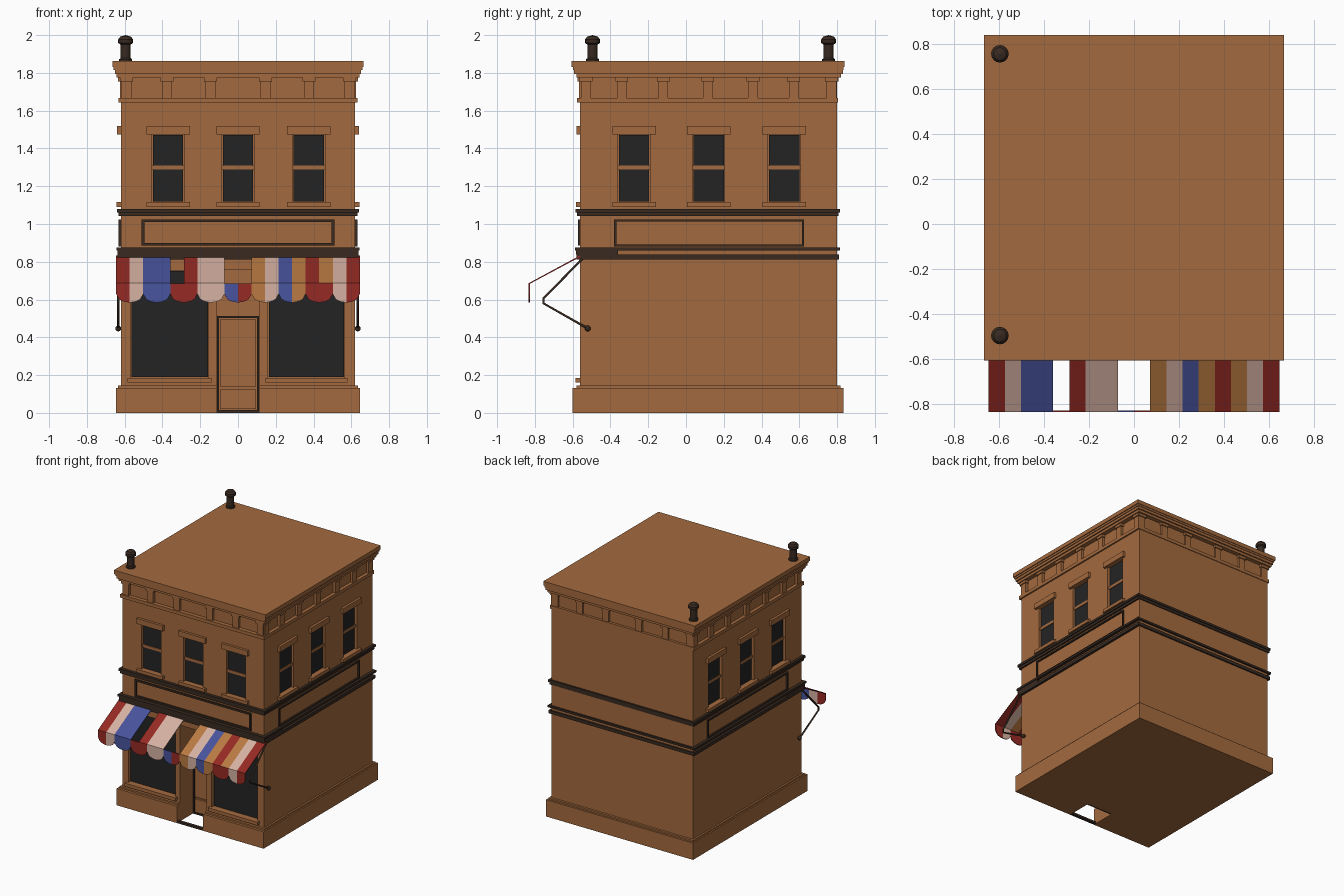
import bpy, bmesh, math
from mathutils import Matrix

if "Cube" in bpy.data.objects:
    bpy.data.objects.remove(bpy.data.objects["Cube"])


def mat(name, r, g, b):
    m = bpy.data.materials.new(name)
    lin = [((c / 255 + 0.055) / 1.055) ** 2.4 for c in (r, g, b)]
    m.diffuse_color = (*lin, 1)
    m.use_nodes = True
    m.node_tree.nodes["Principled BSDF"].inputs["Base Color"].default_value = m.diffuse_color
    return m


BROWN = mat("brick_brown", 164, 106, 62)
TRIM = mat("dark_trim", 56, 42, 33)
GLASS = mat("dark_glass", 36, 36, 36)
RED = mat("awning_red", 150, 42, 36)
CREAM = mat("awning_cream", 214, 178, 162)
BLUE = mat("awning_blue", 72, 84, 158)
TAN = mat("awning_tan", 186, 122, 66)


def finish(name, bm, mats):
    bmesh.ops.recalc_face_normals(bm, faces=bm.faces)
    me = bpy.data.meshes.new(name)
    bm.to_mesh(me)
    bm.free()
    for m in mats:
        me.materials.append(m)
    ob = bpy.data.objects.new(name, me)
    bpy.context.collection.objects.link(ob)
    return ob


def boxes(name, m, parts):
    """One object from boxes given as (x0, x1, y0, y1, z0, z1)."""
    bm = bmesh.new()
    for x0, x1, y0, y1, z0, z1 in parts:
        M = Matrix.Translation(((x0 + x1) / 2, (y0 + y1) / 2, (z0 + z1) / 2))
        bmesh.ops.create_cube(bm, size=1, matrix=M @ Matrix.Diagonal((x1 - x0, y1 - y0, z1 - z0, 1)))
    return finish(name, bm, [m])


W, F, B = 0.62, -0.56, 0.80      # wall planes: sides, front, back


def on(side, u0, u1, z0, z1, d0, d1):
    """Box on a wall: u along the wall, d outward from its plane."""
    if side == "front":
        return (u0, u1, F - d1, F - d0, z0, z1)
    if side == "back":
        return (u0, u1, B + d0, B + d1, z0, z1)
    if side == "right":
        return (W + d0, W + d1, u0, u1, z0, z1)
    return (-W - d1, -W - d0, u0, u1, z0, z1)


def frame(side, u0, u1, z0, z1, w, d0, d1):
    return [on(side, u0, u1, z0, z0 + w, d0, d1), on(side, u0, u1, z1 - w, z1, d0, d1),
            on(side, u0, u0 + w, z0 + w, z1 - w, d0, d1), on(side, u1 - w, u1, z0 + w, z1 - w, d0, d1)]


def ring(dx, df, db, z0, z1):
    return (-W - dx, W + dx, F - df, B + db, z0, z1)


def cut(ob, cutter):
    mod = ob.modifiers.new("cut", "BOOLEAN")
    mod.object = cutter
    mod.solver = "EXACT"
    bpy.context.view_layer.objects.active = ob
    bpy.ops.object.modifier_apply(modifier=mod.name)


# Walls with recesses for windows and doorway
windows = [("front", u) for u in (-0.37, 0, 0.375)]
windows += [(s, u) for s in ("left", "right") for u in (-0.275, 0.12, 0.52)]
shops = [(-0.57, -0.155), (0.16, 0.565)]
door_hole = (-0.115, 0.115, -0.8, -0.39, -0.1, 0.76)
holes = [on(s, u - 0.085, u + 0.085, 1.115, 1.475, -0.025, 0.1) for s, u in windows]
holes += [on("front", a, b, 0.185, 0.755, -0.03, 0.1) for a, b in shops]
walls = boxes("walls", BROWN, [ring(0, 0, 0, 0.1, 1.66)])
base = boxes("base", BROWN, [ring(0.025, 0.04, 0.033, 0, 0.133)])
lip = boxes("base_lip", BROWN, [ring(0.014, 0.02, 0.018, 0.12, 0.145)])
cutter = boxes("window_cutter", BROWN, holes + [door_hole])
door_cutter = boxes("door_cutter", BROWN, [door_hole])
cut(walls, cutter)
cut(base, door_cutter)
cut(lip, door_cutter)
bpy.data.objects.remove(cutter)
bpy.data.objects.remove(door_cutter)

# Upper windows: panes, rails, lintels and sills
panes, rails, lintels, sills = [], [], [], []
for s, u in windows:
    panes += [on(s, u - 0.08, u + 0.08, z0, z1, -0.025, -0.016) for z0, z1 in ((1.12, 1.29), (1.308, 1.47))]
    rails.append(on(s, u - 0.085, u + 0.085, 1.288, 1.31, -0.03, -0.01))
    lintels.append(on(s, u - 0.115, u + 0.115, 1.475, 1.518, -0.01, 0.02))
    sills.append(on(s, u - 0.115, u + 0.115, 1.09, 1.116, -0.01, 0.022))
boxes("upper_panes", GLASS, panes)
boxes("window_rails", BROWN, rails)
boxes("lintels", BROWN, lintels)
boxes("window_sills", BROWN, sills)

# Shop windows
boxes("shop_panes", GLASS, [on("front", a + 0.005, b - 0.005, 0.19, 0.75, -0.03, -0.021) for a, b in shops])
boxes("shop_sills", BROWN, [on("front", a - 0.015, b + 0.015, 0.16, 0.186, -0.01, 0.025) for a, b in shops])

# Door at the back of the open-floored recess
boxes("door_panels", BROWN, [on("front", -0.095, 0.095, 0.14, 0.495, -0.17, -0.155),
                             on("front", -0.095, 0.095, 0.02, 0.125, -0.17, -0.155)])
boxes("door_frame", TRIM, frame("front", -0.11, 0.11, 0.005, 0.512, 0.01, -0.175, -0.15))
boxes("door_threshold", TRIM, [(-0.115, 0.115, -0.6, -0.575, 0, 0.016)])

# Dark bands around the building
boxes("upper_band", TRIM, [ring(0.02, 0.024, 0.014, 1.062, 1.08), ring(0.012, 0.016, 0.008, 1.042, 1.062)])
boxes("lower_band", TRIM, [ring(0.024, 0.028, 0.014, 0.86, 0.876), ring(0.018, 0.02, 0.01, 0.812, 0.838)]
      + [on("front", -0.638, 0.638, 0.838, 0.86, -0.02, 0.022)]
      + [on(s, -0.58, -0.36, 0.838, 0.86, -0.02, 0.018) for s in ("left", "right")])
boxes("sign_frames", TRIM, frame("front", -0.51, 0.51, 0.885, 1.025, 0.014, -0.005, 0.012)
      + frame("left", -0.38, 0.625, 0.88, 1.025, 0.012, -0.005, 0.012)
      + frame("right", -0.38, 0.625, 0.88, 1.025, 0.012, -0.005, 0.012))

# Frieze, brackets and stepped cornice
boxes("frieze", BROWN, [ring(0.012, 0.016, 0.005, 1.642, 1.668), ring(-0.015, -0.015, -0.015, 1.66, 1.79)])
br = []
for s, us in (("front", (-0.59, -0.375, -0.145, 0.145, 0.375, 0.59)),
              ("back", (-0.59, -0.375, -0.145, 0.145, 0.375, 0.59)),
              ("left", (-0.53, -0.34, -0.12, 0.115, 0.355, 0.57, 0.77)),
              ("right", (-0.53, -0.34, -0.12, 0.115, 0.355, 0.57, 0.77))):
    out = 0 if s == "back" else 0.006
    for u in us:
        br += [on(s, u - 0.026, u + 0.026, 1.668, 1.755, -0.02, out),
               on(s, u - 0.034, u + 0.034, 1.755, 1.776, -0.02, out + 0.008)]
boxes("brackets", BROWN, br)
boxes("cornice", BROWN, [ring(0.022, 0.02, 0.02, 1.775, 1.795), ring(0.032, 0.032, 0.03, 1.795, 1.815),
                         ring(0.038, 0.038, 0.034, 1.815, 1.83), ring(0.045, 0.045, 0.038, 1.83, 1.862)])

# Chimney pots, lathed
profile = [(0, 1.85), (0.034, 1.85), (0.034, 1.872), (0.027, 1.878), (0.027, 1.95), (0.039, 1.958),
           (0.039, 1.978), (0.028, 1.992), (0, 2.0)]
for name, y in (("front_chimney", -0.495), ("back_chimney", 0.755)):
    bm = bmesh.new()
    vs = [bm.verts.new((r, 0, z)) for r, z in profile]
    es = [bm.edges.new(p) for p in zip(vs, vs[1:])]
    bmesh.ops.spin(bm, geom=vs + es, cent=(0, 0, 0), axis=(0, 0, 1), angle=math.tau, steps=16)
    bmesh.ops.remove_doubles(bm, verts=bm.verts, dist=1e-4)
    bmesh.ops.translate(bm, verts=bm.verts, vec=(-0.595, y, 0))
    finish(name, bm, [TRIM])

# Awning: striped slope with gaps, scalloped valance; two stripes per scallop
cols = [RED, CREAM, BLUE, TAN]
slope = "RCBB-RCC--TCBTRTCR"
valance = "RCBBRRCCBRTCBTRRCR"
bm = bmesh.new()
step, n = 1.29 / 18, 5


def quad(pts, key):
    f = bm.faces.new([bm.verts.new(p) for p in pts])
    f.material_index = "RCBT".index(key)


for i in range(18):
    x0 = -0.645 + i * step
    for k in range(n):
        a, b = x0 + step * k / n, x0 + step * (k + 1) / n
        if slope[i] != "-":
            quad([(a, -0.56, 0.83), (b, -0.56, 0.83), (b, -0.83, 0.685), (a, -0.83, 0.685)], slope[i])
        za, zb = [0.63 - 0.045 * math.sqrt(max(0, 1 - (((i % 2) + t / n) - 1) ** 2)) for t in (k, k + 1)]
        quad([(a, -0.83, 0.685), (b, -0.83, 0.685), (b, -0.83, zb), (a, -0.83, za)], valance[i])
bmesh.ops.remove_doubles(bm, verts=bm.verts, dist=1e-4)
awning = finish("awning", bm, cols)
thick = awning.modifiers.new("thickness", "SOLIDIFY")
thick.thickness = 0.007
thick.offset = 0

# Folding awning arms with ball ends
for name, x in (("left_arm", -0.634), ("right_arm", 0.634)):
    cu = bpy.data.curves.new(name, "CURVE")
    cu.dimensions = "3D"
    cu.bevel_depth = 0.007
    cu.bevel_resolution = 1
    cu.use_fill_caps = True
    sp = cu.splines.new("POLY")
    pts = [(-0.55, 0.815), (-0.755, 0.605), (-0.755, 0.58), (-0.52, 0.447)]
    sp.points.add(len(pts) - 1)
    for p, (y, z) in zip(sp.points, pts):
        p.co = (x, y, z, 1)
    cu.materials.append(TRIM)
    bpy.context.collection.objects.link(bpy.data.objects.new(name, cu))
    bm = bmesh.new()
    bmesh.ops.create_uvsphere(bm, u_segments=10, v_segments=6, radius=0.016,
                              matrix=Matrix.Translation((x, -0.52, 0.447)))
    finish(name + "_ball", bm, [TRIM])
